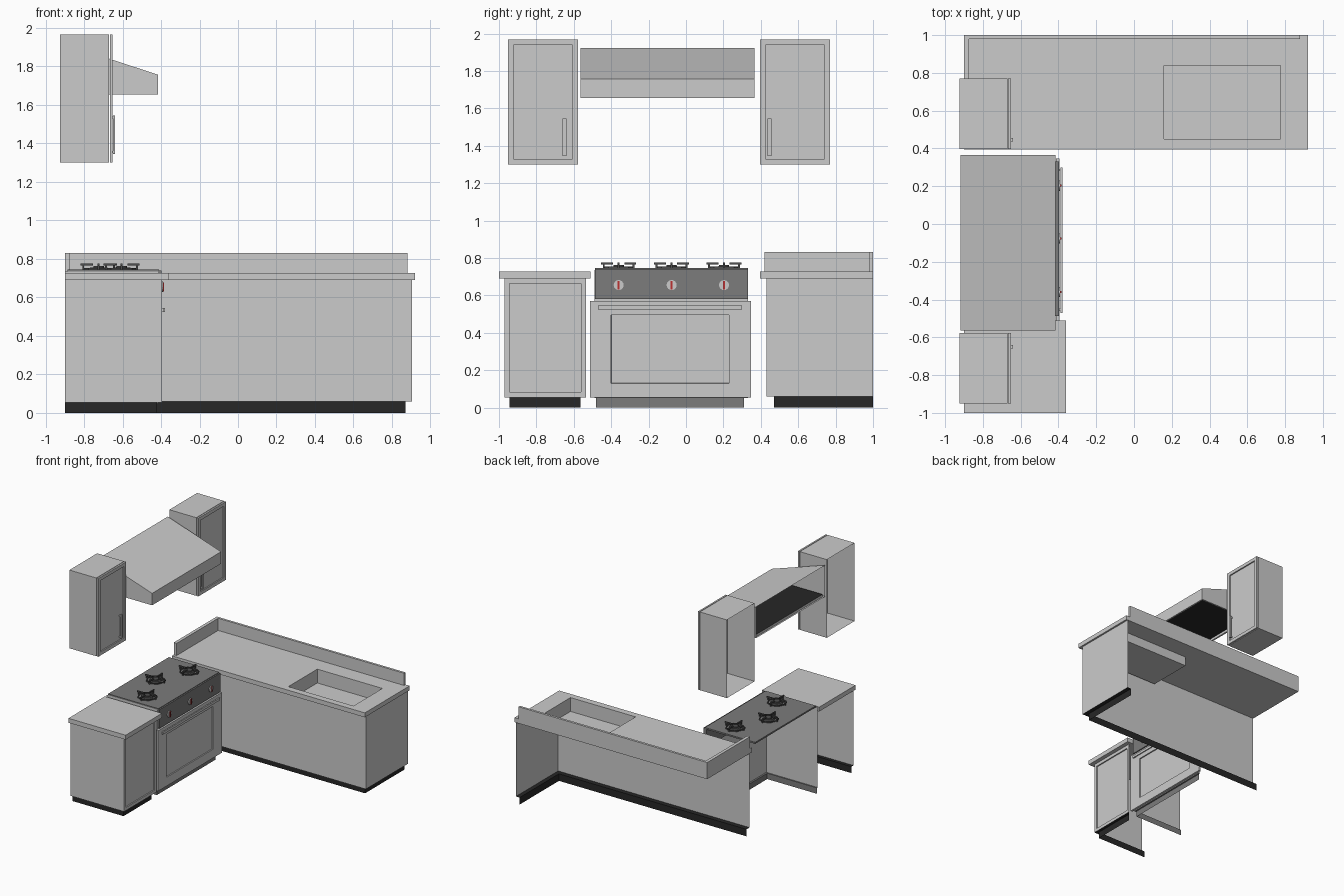
import bpy, bmesh, math
from mathutils import Vector, Matrix

if "Cube" in bpy.data.objects:
    bpy.data.objects.remove(bpy.data.objects["Cube"])


def material(name, r, g, b):
    m = bpy.data.materials.new(name)
    m.diffuse_color = (r, g, b, 1)
    m.use_nodes = True
    m.node_tree.nodes["Principled BSDF"].inputs["Base Color"].default_value = m.diffuse_color
    return m


BLACK = material("black", 0.02, 0.02, 0.02)
DARK = material("dark_metal", 0.2, 0.2, 0.2)
IRON = material("iron", 0.08, 0.08, 0.08)
RED = material("red", 0.5, 0.03, 0.03)


def finish(bm, name, mat=None):
    me = bpy.data.meshes.new(name)
    bm.to_mesh(me)
    bm.free()
    ob = bpy.data.objects.new(name, me)
    bpy.context.collection.objects.link(ob)
    if mat:
        me.materials.append(mat)
    return ob


def facing(bm, n):
    return [f for f in bm.faces if f.normal.dot(Vector(n)) > 0.9]


def add_box(bm, lo, hi):
    lo, hi = Vector(lo), Vector(hi)
    m = Matrix.Translation((lo + hi) / 2) @ Matrix.Diagonal((*(hi - lo), 1))
    bmesh.ops.create_cube(bm, size=1, matrix=m)
    bm.normal_update()


def box(name, lo, hi, mat=None, skip=(), inset=None):
    """Box with optional open sides and a recessed panel on the +x face."""
    bm = bmesh.new()
    add_box(bm, lo, hi)
    if inset:
        recess(bm, *inset)
    for n in skip:
        bmesh.ops.delete(bm, geom=facing(bm, n), context='FACES')
    return finish(bm, name, mat)


def recess(bm, width, depth):
    f = facing(bm, (1, 0, 0))
    bmesh.ops.inset_individual(bm, faces=f, thickness=width, use_even_offset=True)
    bmesh.ops.inset_individual(bm, faces=f, thickness=0.0005, depth=-depth)


def shell(name, rows, mat=None, inset=None):
    """Open panel run: each row is (plan points, height), listed upwards."""
    bm = bmesh.new()
    vs = [[bm.verts.new((x, y, z)) for x, y in pts] for pts, z in rows]
    for lo, hi in zip(vs, vs[1:]):
        for i in range(len(lo) - 1):
            bm.faces.new((lo[i], lo[i + 1], hi[i + 1], hi[i]))
    bm.normal_update()
    if inset:
        recess(bm, *inset)
    return finish(bm, name, mat)


def base_unit(name, outer, inner, z_kick, z_top, kick_mat, inset=None):
    shell(name + "_panels", [(outer, z_kick), (outer, z_top)], inset=inset)
    shell(name + "_kick", [(inner, 0), (inner, z_kick), (outer, z_kick)], kick_mat)


# Long sink cabinet along the back, open to the wall
base_unit("sink_cabinet", [(-0.9, 0.43), (0.905, 0.43), (0.905, 1)],
          [(-0.9, 0.47), (0.87, 0.47), (0.87, 1)], 0.06, 0.69, BLACK)
worktop = box("long_worktop", (-0.9, 0.395, 0.69), (0.92, 1, 0.728))
cutter = box("sink_cutter", (0.16, 0.45, 0.6), (0.775, 0.84, 0.8))
cutter.hide_render = True
cutter.hide_viewport = True
mod = worktop.modifiers.new("sink_hole", 'BOOLEAN')
mod.operation, mod.object, mod.solver = 'DIFFERENCE', cutter, 'EXACT'
box("sink_basin", (0.16, 0.45, 0.61), (0.775, 0.84, 0.69), skip=[(0, 0, 1)])
box("back_splash", (-0.9, 0.98, 0.728), (0.88, 1, 0.832))
box("side_splash", (-0.9, 0.42, 0.728), (-0.873, 0.98, 0.832))

# Small cabinet at the front
base_unit("small_cabinet", [(-0.9, -0.97), (-0.395, -0.97), (-0.395, -0.535)],
          [(-0.9, -0.943), (-0.42, -0.943), (-0.42, -0.565)], 0.055, 0.69, BLACK,
          inset=(0.027, 0.01))
box("small_worktop", (-0.9, -1, 0.69), (-0.36, -0.51, 0.728))

# Cooker body, hob and control panel
base_unit("cooker", [(-0.9, -0.49), (-0.415, -0.49), (-0.415, 0.332)],
          [(-0.9, -0.48), (-0.43, -0.48), (-0.43, 0.31)], 0.05, 0.735, DARK)
box("hob", (-0.885, -0.487, 0.732), (-0.41, 0.332, 0.745), DARK)
box("control_panel", (-0.425, -0.487, 0.58), (-0.398, 0.332, 0.74), DARK)

# Oven door with recessed window and bar handle
bm = bmesh.new()
add_box(bm, (-0.414, -0.513, 0.055), (-0.395, 0.347, 0.57))
front = facing(bm, (1, 0, 0))
bmesh.ops.inset_individual(bm, faces=front, thickness=0.1)
for v in front[0].verts:
    v.co.y = 0.23 if v.co.y > -0.1 else -0.4
    v.co.z = 0.495 if v.co.z > 0.3 else 0.13
bmesh.ops.inset_individual(bm, faces=front, thickness=0.0005, depth=-0.01)
finish(bm, "oven_door")
box("oven_handle", (-0.388, -0.47, 0.525), (-0.379, 0.3, 0.546))
for i, y in enumerate((-0.46, 0.28)):
    box(f"oven_handle_mount_{i}", (-0.396, y, 0.528), (-0.386, y + 0.012, 0.543))

# Knobs with red pointers, and burners with pan supports
for i, (x, y) in enumerate(((-0.605, -0.36), (-0.724, -0.077), (-0.605, 0.203))):
    bm = bmesh.new()
    m = Matrix.Translation((-0.395, y, 0.655)) @ Matrix.Rotation(math.pi / 2, 4, 'Y')
    bmesh.ops.create_cone(bm, cap_ends=True, segments=16, radius1=0.027,
                          radius2=0.027, depth=0.008, matrix=m)
    finish(bm, f"knob_{i}")
    box(f"knob_pointer_{i}", (-0.392, y - 0.005, 0.632), (-0.384, y + 0.005, 0.678), RED)

    bm = bmesh.new()
    for r, h in ((0.05, 0.01), (0.03, 0.018)):
        bmesh.ops.create_cone(bm, cap_ends=True, segments=12, radius1=r, radius2=r * 0.9,
                              depth=h, matrix=Matrix.Translation((x, y, 0.745 + h / 2)))
    finish(bm, f"burner_{i}", IRON)

    bm = bmesh.new()
    add_box(bm, (0.03, -0.005, 0.765), (0.094, 0.005, 0.775))
    add_box(bm, (0.075, -0.005, 0.745), (0.085, 0.005, 0.765))
    arm = bm.verts[:] + bm.edges[:] + bm.faces[:]
    for k in range(1, 4):
        new = bmesh.ops.duplicate(bm, geom=arm)["geom"]
        bmesh.ops.rotate(bm, verts=[g for g in new if isinstance(g, bmesh.types.BMVert)],
                         matrix=Matrix.Rotation(k * math.pi / 2, 3, 'Z'))
    rings = [[bm.verts.new((r * math.cos(a), r * math.sin(a), z))
              for a in (math.tau * k / 8 for k in range(8))]
             for r, z in ((0.076, 0.745), (0.076, 0.753), (0.068, 0.753), (0.068, 0.745))]
    for a, b in zip(rings, rings[1:] + rings[:1]):
        for k in range(8):
            bm.faces.new((a[k], a[(k + 1) % 8], b[(k + 1) % 8], b[k]))
    finish(bm, f"pan_support_{i}", IRON).location = (x, y, 0)

# Wall cabinets with framed doors and bar handles, open to the wall
for side, y0, y1, hy in (("front", -0.951, -0.577, -0.65), ("back", 0.396, 0.77, 0.446)):
    box(f"wall_cabinet_{side}", (-0.925, y0, 1.3), (-0.671, y1, 1.967), skip=[(-1, 0, 0)])
    box(f"wall_door_{side}", (-0.666, y0, 1.3), (-0.652, y1, 1.967), inset=(0.029, 0.01))
    box(f"wall_handle_{side}", (-0.65, hy - 0.01, 1.345), (-0.64, hy + 0.01, 1.545))
    for k, z in enumerate((1.35, 1.53)):
        box(f"wall_handle_{side}_mount_{k}", (-0.662, hy - 0.006, z), (-0.648, hy + 0.006, z + 0.01))

# Extractor hood with sloped top and dark recessed underside
bm = bmesh.new()
add_box(bm, (-0.918, -0.565, 1.655), (-0.415, 0.365, 1.922))
for v in bm.verts:
    if v.co.x > -0.6 and v.co.z > 1.8:
        v.co.z = 1.757
bm.normal_update()
under = facing(bm, (0, 0, -1))
bmesh.ops.inset_individual(bm, faces=under, thickness=0.02)
bmesh.ops.inset_individual(bm, faces=under, thickness=0.0005, depth=-0.02)
under[0].material_index = 1
bmesh.ops.delete(bm, geom=facing(bm, (-1, 0, 0)), context='FACES')
hood = finish(bm, "extractor_hood")
hood.data.materials.append(None)
hood.data.materials.append(BLACK)
